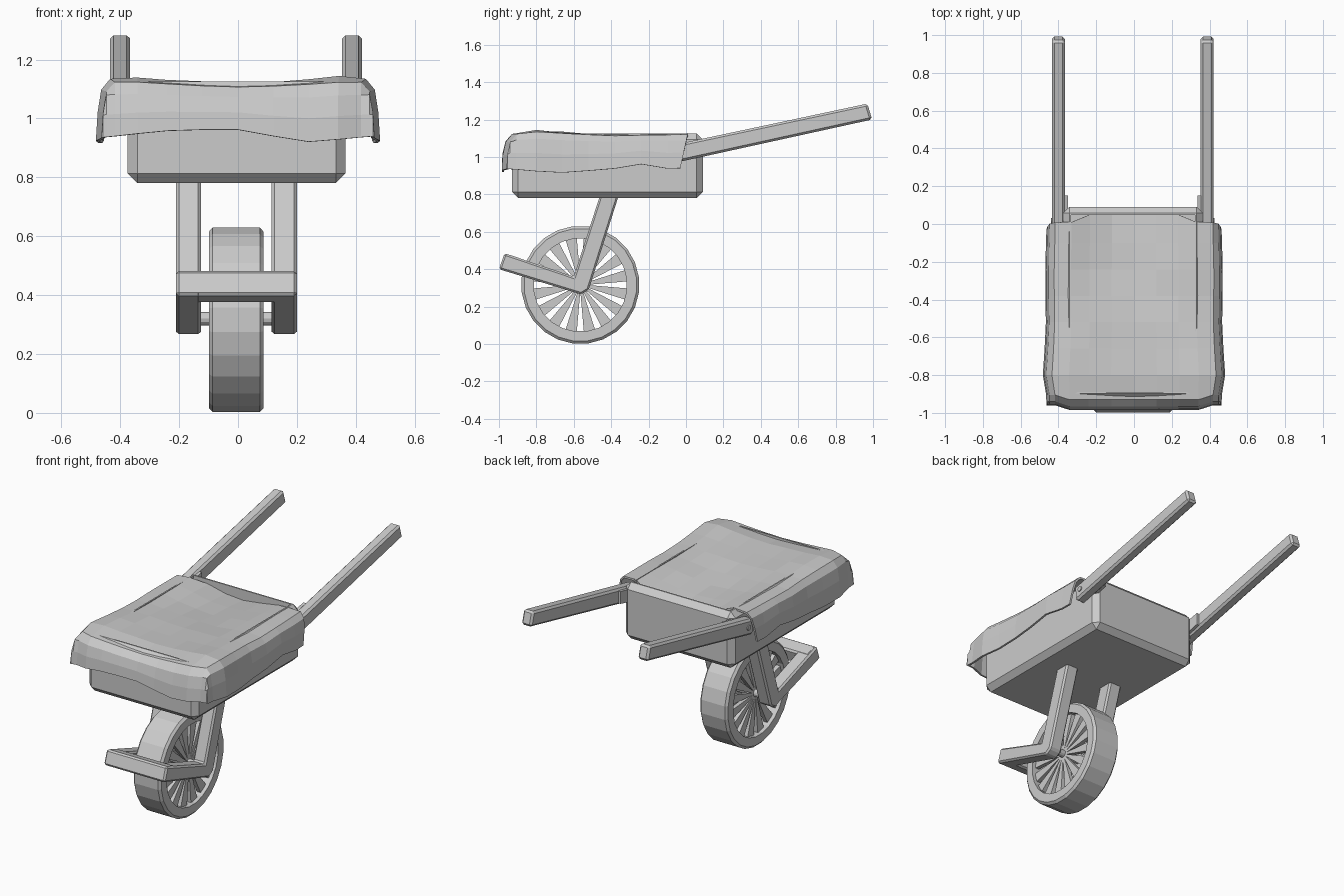
import bpy, bmesh, math, random
from mathutils import Vector, Matrix

random.seed(4)
if "Cube" in bpy.data.objects:
    bpy.data.objects.remove(bpy.data.objects["Cube"])

GREY = (0.6, 0.6, 0.6, 1)
mat = bpy.data.materials.new("plain grey")
mat.use_nodes = True
mat.diffuse_color = GREY
mat.node_tree.nodes["Principled BSDF"].inputs["Base Color"].default_value = GREY


def finish(bm, name, bevel=0):
    bmesh.ops.recalc_face_normals(bm, faces=bm.faces)
    mesh = bpy.data.meshes.new(name)
    bm.to_mesh(mesh)
    bm.free()
    mesh.materials.append(mat)
    obj = bpy.data.objects.new(name, mesh)
    bpy.context.collection.objects.link(obj)
    if bevel:
        mod = obj.modifiers.new("Bevel", "BEVEL")
        mod.width = bevel
        mod.segments = 1
    return obj


def prism(name, profile, x0, x1, bevel=0):
    """Extrude a (y, z) outline along x."""
    bm = bmesh.new()
    face = bm.faces.new([bm.verts.new((x0, y, z)) for y, z in profile])
    new = bmesh.ops.extrude_face_region(bm, geom=[face])["geom"]
    verts = [v for v in new if isinstance(v, bmesh.types.BMVert)]
    bmesh.ops.translate(bm, verts=verts, vec=(x1 - x0, 0, 0))
    return finish(bm, name, bevel)


def rod(name, centre, radius, length, sides=12):
    """Cylinder lying along x."""
    bm = bmesh.new()
    bmesh.ops.create_cone(bm, cap_ends=True, segments=sides, radius1=radius,
                          radius2=radius, depth=length,
                          matrix=Matrix.Translation(centre) @ Matrix.Rotation(math.pi / 2, 4, "Y"))
    return finish(bm, name)


def interp(points, t):
    """Piecewise linear lookup."""
    for (a, p), (b, q) in zip(points, points[1:]):
        if t <= b:
            return p + (q - p) * max(0, (t - a) / (b - a))
    return points[-1][1]


# Tray: bevelled box with a hollowed top
bm = bmesh.new()
bmesh.ops.create_cube(bm, size=1)
bmesh.ops.scale(bm, vec=(0.74, 1.02, 0.345), verts=bm.verts)
bmesh.ops.translate(bm, vec=(-0.005, -0.42, 0.9525), verts=bm.verts)
bmesh.ops.bevel(bm, geom=bm.edges[:], offset=0.033, segments=1, affect="EDGES")
top = max(bm.faces, key=lambda f: f.calc_center_median().z)
bmesh.ops.inset_region(bm, faces=[top], thickness=0.012)
low = bmesh.ops.extrude_face_region(bm, geom=[top])["geom"]
bmesh.ops.delete(bm, geom=[top], context="FACES_ONLY")
bmesh.ops.translate(bm, vec=(0, 0, -0.28), verts=[v for v in low if isinstance(v, bmesh.types.BMVert)])
finish(bm, "tray")

# Handles, with spacer block and bolt
handle = [(-0.03, 0.975), (0.995, 1.2), (0.97, 1.285), (-0.04, 1.07)]
spacer = [(0.0, 0.99), (0.15, 1.025), (0.15, 1.1), (0.0, 1.07)]
for side, x in (("right", -0.4), ("left", 0.387)):
    s = math.copysign(1, x)
    prism(side + "_handle", handle, x - 0.034, x + 0.034, 0.012)
    prism(side + "_handle_spacer", spacer, x - s * 0.05, x - s * 0.02)
    rod(side + "_handle_bolt", (x + s * 0.03, 0.015, 1.035), 0.016, 0.02)

# Bent legs and front bar
leg = [(-0.445, 0.84), (-0.345, 0.84), (-0.52, 0.29), (-0.56, 0.265),
       (-1.0, 0.4), (-0.97, 0.485), (-0.6, 0.36)]
for side, x in (("right", -0.168), ("left", 0.157)):
    prism(side + "_leg", leg, x - 0.043, x + 0.043, 0.01)
prism("front_bar", [(-1.0, 0.4), (-0.91, 0.373), (-0.885, 0.458), (-0.97, 0.485)],
      -0.205, 0.195, 0.01)

# Wheel: rim swept around the axle
CX, CY, CZ = -0.006, -0.565, 0.316
HALF = 0.093
section = [(-HALF, 0.25), (-HALF, 0.302), (-HALF + 0.013, 0.316),
           (HALF - 0.013, 0.316), (HALF, 0.302), (HALF, 0.25)]
bm = bmesh.new()
N = 24
rings = []
for i in range(N):
    a = 2 * math.pi * (i + 0.5) / N
    rings.append([bm.verts.new((CX + x, CY + r * math.sin(a), CZ + r * math.cos(a)))
                  for x, r in section])
for i in range(N):
    p, q = rings[i], rings[(i + 1) % N]
    for k in range(len(section)):
        m = (k + 1) % len(section)
        bm.faces.new((p[k], p[m], q[m], q[k]))
finish(bm, "wheel_rim")

# Spokes: tapered blades on both faces of the wheel
bm = bmesh.new()
SPOKES = 16
for i in range(SPOKES):
    turn = Matrix.Rotation(2 * math.pi * (i + 0.5) / SPOKES, 3, "X")
    for s in (-1, 1):
        ends = []
        for r, w in ((0.02, 0.005), (0.255, 0.031)):
            ends.append([bm.verts.new(Vector((CX, CY, CZ)) + turn @ Vector((s * x, y, r)))
                         for x, y in ((0.045, -w), (0.045, w), (0.07, w), (0.07, -w))])
        a, b = ends
        bm.faces.new(a)
        bm.faces.new(b[::-1])
        for k in range(4):
            bm.faces.new((a[k], a[(k + 1) % 4], b[(k + 1) % 4], b[k]))
finish(bm, "wheel_spokes")
rod("axle", (CX, CY, CZ + 0.004), 0.023, 0.26)

# Cloth cover: a grid draped over the front and both sides
half_x = [(0.478, 1), (0.472, 0.55), (0.46, 0.2), (0.43, 0.03), (0.34, 0), (0.24, 0), (0.12, 0)]
cols = [(-x, d) for x, d in half_x] + [(0, 0)] + half_x[::-1]
rows = [(-0.985, 1), (-0.98, 0.6), (-0.965, 0.25), (-0.93, 0.04), (-0.8, 0), (-0.66, 0),
        (-0.52, 0), (-0.38, 0), (-0.24, 0), (-0.1, 0), (0.01, 0)]
front_hem = [(-0.48, 0.935), (-0.2, 0.962), (0, 0.962), (0.23, 0.92), (0.48, 0.94)]
side_hem = [(-0.99, 0.937), (-0.68, 0.915), (-0.4, 0.935), (-0.22, 0.965), (-0.04, 0.925), (0.01, 0.94)]
width = [(-0.99, 1), (-0.8, 1.01), (-0.55, 0.975), (-0.3, 0.985), (0.01, 0.97)]
ridge = [(-0.99, 1.12), (-0.8, 1.135), (-0.4, 1.112), (0.01, 1.12)]

bm = bmesh.new()
grid = []
for y, dy in rows:
    line = []
    for x, dx in cols:
        d = max(dx, dy)
        hem = interp(side_hem, y) if dx > dy else interp(front_hem, x)
        inner = max(0, 1 - (x / 0.33) ** 2)
        sag = 0.012 * inner + 0.045 * inner * max(0, 1 + (y - 0.01) / 0.45)
        z = interp(ridge, y) - sag + 0.006 * min(1, abs(x) / 0.3)
        z += (hem - z) * d
        px, py = x * interp(width, y), y
        if abs(x) > 0.42 and y < -0.92:      # soften the corners
            px, py = px * 0.97, py + 0.025
        if y > 0 and abs(x) < 0.26:          # back edge tucked inside the tray
            py += 0.04
        if y > 0 and dx:
            py -= 0.04 * dx
        if d == 0:
            z += random.uniform(-0.004, 0.004)
        line.append(bm.verts.new((px, py, z)))
    grid.append(line)
for p, q in zip(grid, grid[1:]):
    for k in range(len(cols) - 1):
        bm.faces.new((p[k], p[k + 1], q[k + 1], q[k]))
cover = finish(bm, "cloth_cover")
mod = cover.modifiers.new("Thickness", "SOLIDIFY")
mod.thickness = 0.012
mod.offset = -1
for poly in cover.data.polygons:
    poly.use_smooth = False
